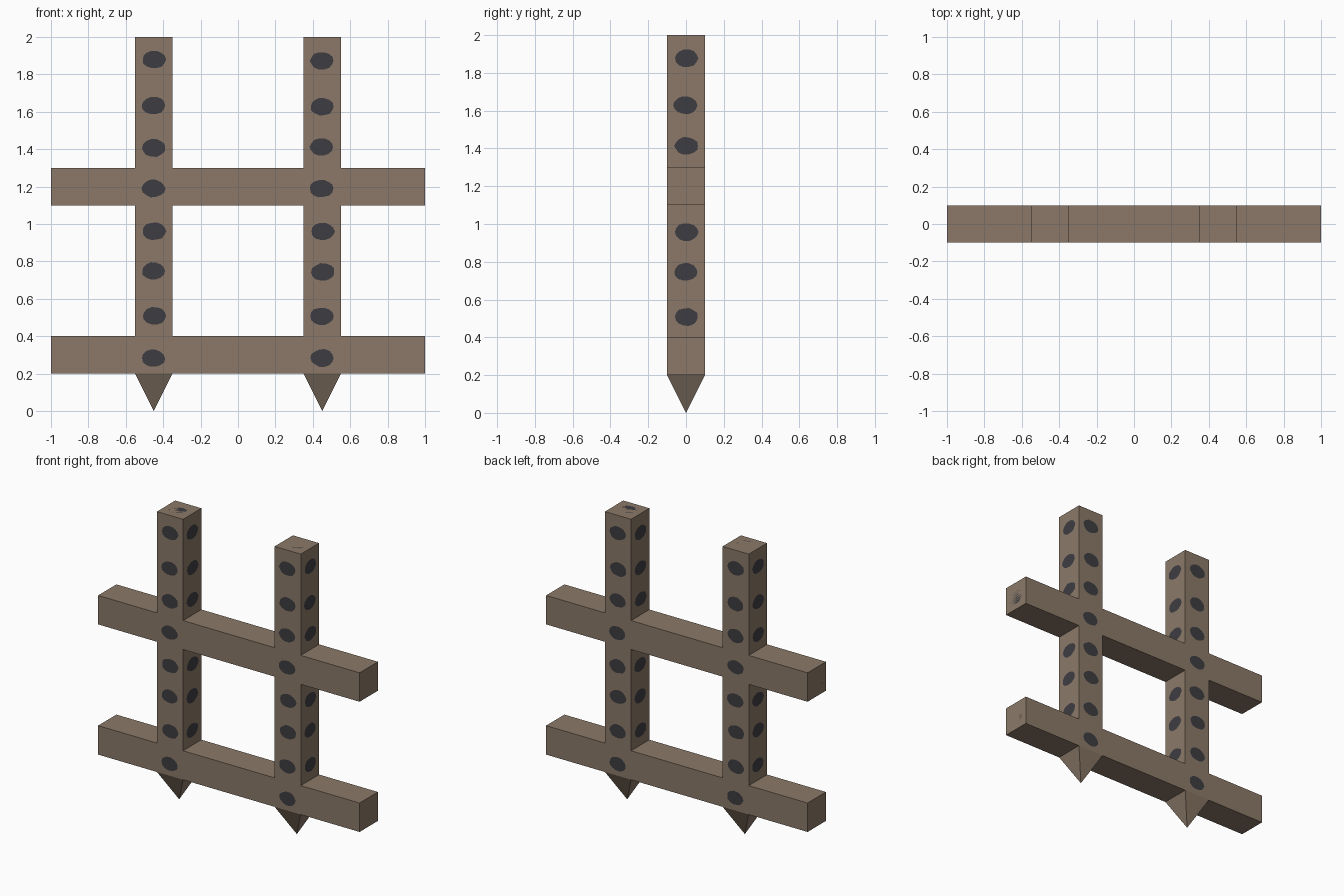
import bpy, bmesh, math, random
from mathutils import Vector

if "Cube" in bpy.data.objects:
    bpy.data.objects.remove(bpy.data.objects["Cube"])

random.seed(4)

def material(name, rgb):
    m = bpy.data.materials.new(name)
    m.diffuse_color = (*rgb, 1)
    m.use_nodes = True
    m.node_tree.nodes["Principled BSDF"].inputs["Base Color"].default_value = m.diffuse_color
    return m

WOOD = material("weathered wood", (0.258, 0.191, 0.138))
KNOT = material("dark knot", (0.048, 0.048, 0.055))

def finish(bm, name, mat):
    me = bpy.data.meshes.new(name)
    bm.to_mesh(me)
    bm.free()
    me.materials.append(mat)
    ob = bpy.data.objects.new(name, me)
    bpy.context.collection.objects.link(ob)
    return ob

def add_box(bm, centre, size):
    for v in bmesh.ops.create_cube(bm, size=1)["verts"]:
        v.co = Vector([c + a * s for c, a, s in zip(centre, v.co, size)])

def add_knot(bm, centre, normal):
    """Thin, slightly irregular oval lying on a flat face."""
    n = Vector(normal)
    up = Vector((0, 1, 0)) if abs(n.z) > 0.5 else Vector((0, 0, 1))
    side = up.cross(n)
    c = Vector(centre) + n * 0.002
    ring = []
    for i in range(14):
        a = math.tau * i / 14
        r = random.uniform(0.96, 1.05)
        ring.append(bm.verts.new(c + side * (0.062 * r * math.cos(a)) + up * (0.047 * r * math.sin(a))))
    bm.faces.new(ring)

LEVELS = (0.285, 0.505, 0.745, 0.96, 1.19, 1.41, 1.63, 1.875)
RAILS = {"lower_rail": 0.3, "upper_rail": 1.2}

# Upright posts with pointed feet
for label, x in (("left", -0.45), ("right", 0.45)):
    bm = bmesh.new()
    rings = [[bm.verts.new((x + sx * 0.1, sy * 0.1, z))
              for sx, sy in ((-1, -1), (1, -1), (1, 1), (-1, 1))] for z in (0.2, 2.0)]
    tip = bm.verts.new((x, 0, 0))
    bm.faces.new(rings[1])
    for i in range(4):
        j = (i + 1) % 4
        bm.faces.new((rings[0][i], rings[0][j], rings[1][j], rings[1][i]))
        bm.faces.new((rings[0][j], rings[0][i], tip))
    finish(bm, label + "_post", WOOD)

    # Knots on all four sides and the top; sides skip the rail crossings
    bm = bmesh.new()
    for z in LEVELS:
        for s in (-1, 1):
            jx, jz = random.uniform(-0.004, 0.004), random.uniform(-0.004, 0.004)
            add_knot(bm, (x + jx, s * 0.1, z + jz), (0, s, 0))
            if all(abs(z - r) > 0.1 for r in RAILS.values()):
                add_knot(bm, (x + s * 0.1, jx, z + jz), (s, 0, 0))
    add_knot(bm, (x, -0.012, 1.998), (0, 0, 1))
    finish(bm, label + "_post_knots", KNOT)

# Horizontal rails with a knot on each end
for name, z in RAILS.items():
    bm = bmesh.new()
    add_box(bm, (0, 0, z), (2, 0.2, 0.2))
    finish(bm, name, WOOD)
    bm = bmesh.new()
    for s in (-1, 1):
        add_knot(bm, (s * 0.998, 0, z - 0.013), (s, 0, 0))
    finish(bm, name + "_end_knots", KNOT)
